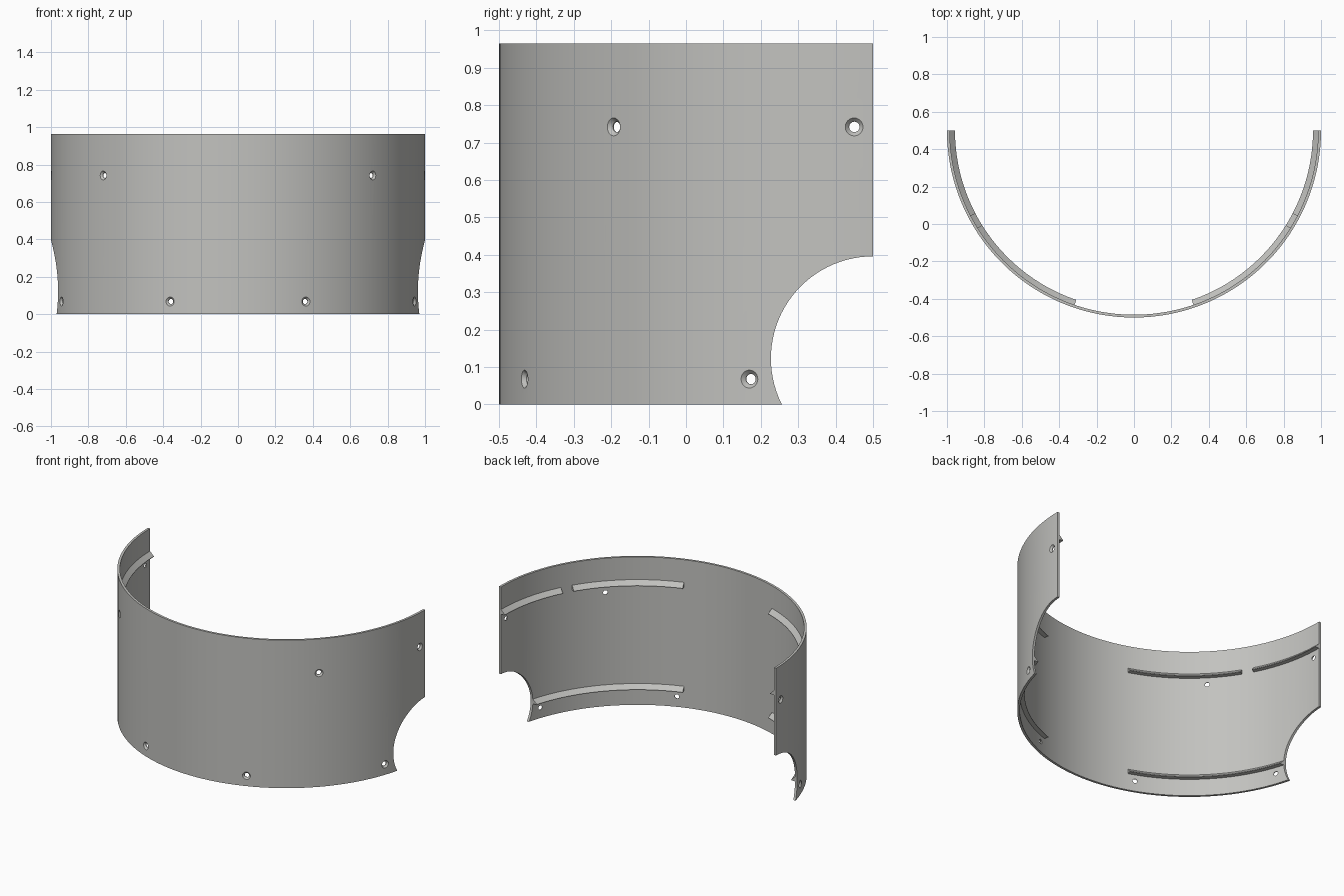
import bpy, bmesh, math
from mathutils import Vector, Matrix

if "Cube" in bpy.data.objects:
    bpy.data.objects.remove(bpy.data.objects["Cube"])

R, R_IN, R_RIB = 1.0, 0.985, 0.957   # outer wall, inner wall, rib tip
HEIGHT, AXIS_Y = 0.965, 0.5

grey = bpy.data.materials.new("warm_grey")
grey.diffuse_color = (0.54, 0.54, 0.52, 1)
grey.use_nodes = True
grey.node_tree.nodes["Principled BSDF"].inputs["Base Color"].default_value = grey.diffuse_color


def make_object(name, bm):
    bmesh.ops.recalc_face_normals(bm, faces=bm.faces[:])
    mesh = bpy.data.meshes.new(name)
    bm.to_mesh(mesh)
    bm.free()
    mesh.materials.append(grey)
    obj = bpy.data.objects.new(name, mesh)
    bpy.context.collection.objects.link(obj)
    return obj


def arc_sweep(name, profile, start, end, steps):
    """Sweep a (radius, z) profile around the shell axis; degrees run from +x to the front."""
    bm = bmesh.new()
    rings = []
    for i in range(steps + 1):
        a = math.radians(start + (end - start) * i / steps)
        rings.append([bm.verts.new((r * math.cos(a), AXIS_Y - r * math.sin(a), z))
                      for r, z in profile])
    n = len(profile)
    for a, b in zip(rings, rings[1:]):
        for k in range(n):
            bm.faces.new((a[k], a[(k + 1) % n], b[(k + 1) % n], b[k]))
    bm.faces.new(rings[0])
    bm.faces.new(rings[-1][::-1])
    return make_object(name, bm)


def cut(obj, cutter):
    mod = obj.modifiers.new("cut", 'BOOLEAN')
    mod.operation, mod.solver, mod.object = 'DIFFERENCE', 'EXACT', cutter


# Curved wall
wall = arc_sweep("curved_wall", [(R, 0), (R, HEIGHT), (R_IN, HEIGHT), (R_IN, 0)], 0, 180, 120)

# Round notch through both rear lower corners
bm = bmesh.new()
bmesh.ops.create_cone(bm, cap_ends=True, segments=96, radius1=0.273, radius2=0.273, depth=3,
                      matrix=Matrix.Translation((0, 0.5, 0.123)) @ Matrix.Rotation(math.pi / 2, 4, 'Y'))
notch = make_object("notch_cutter", bm)

# Countersunk screw holes, as lathed cutters pointing outward
bm = bmesh.new()
hole_profile = [(0.014, 0.95), (0.014, 0.989), (0.025, 1.001), (0.025, 1.05)]
for angle, z in [(2.9, 0.742), (43.9, 0.742), (19.3, 0.068), (68.7, 0.068)]:
    for side in (angle, 180 - angle):
        a = math.radians(side)
        out = Vector((math.cos(a), -math.sin(a), 0))
        tangent = Vector((math.sin(a), math.cos(a), 0))
        rings = []
        for r, d in hole_profile:
            ring = []
            for k in range(24):
                t = math.tau * k / 24
                ring.append(bm.verts.new(Vector((0, AXIS_Y, z)) + out * d
                                         + tangent * r * math.cos(t) + Vector((0, 0, r * math.sin(t)))))
            rings.append(ring)
        for p, q in zip(rings, rings[1:]):
            for k in range(24):
                bm.faces.new((p[k], p[(k + 1) % 24], q[(k + 1) % 24], q[k]))
        bm.faces.new(rings[0])
        bm.faces.new(rings[-1])
holes = make_object("screw_hole_cutter", bm)

for cutter in (notch, holes):
    cutter.hide_render = True
    cutter.hide_set(True)
    cut(wall, cutter)


# Triangular inner ribs with a flat underside and a sloping top
def rib(name, z, start, end, notched=False):
    profile = [(R_IN + 0.004, z), (R_RIB, z), (R_RIB, z + 0.003), (R_IN + 0.004, z + 0.034)]
    for side, (s, e) in (("right", (start, end)), ("left", (180 - end, 180 - start))):
        obj = arc_sweep(f"{name}_{side}", profile, s, e, max(8, round((e - s) / 1.5)))
        if notched:
            cut(obj, notch)


rib("upper_rear_rib", 0.787, 0, 27.6)
rib("upper_front_rib", 0.787, 31.9, 71.2)
rib("lower_rib", 0.109, 14, 71.2, notched=True)

# Apply the cuts, then smooth the curved surfaces
bpy.context.view_layer.update()
for obj in [o for o in bpy.data.objects if not o.hide_render]:
    bpy.ops.object.select_all(action='DESELECT')
    obj.select_set(True)
    bpy.context.view_layer.objects.active = obj
    for mod in list(obj.modifiers):
        bpy.ops.object.modifier_apply(modifier=mod.name)
    bpy.ops.object.shade_smooth_by_angle(angle=math.radians(20))
